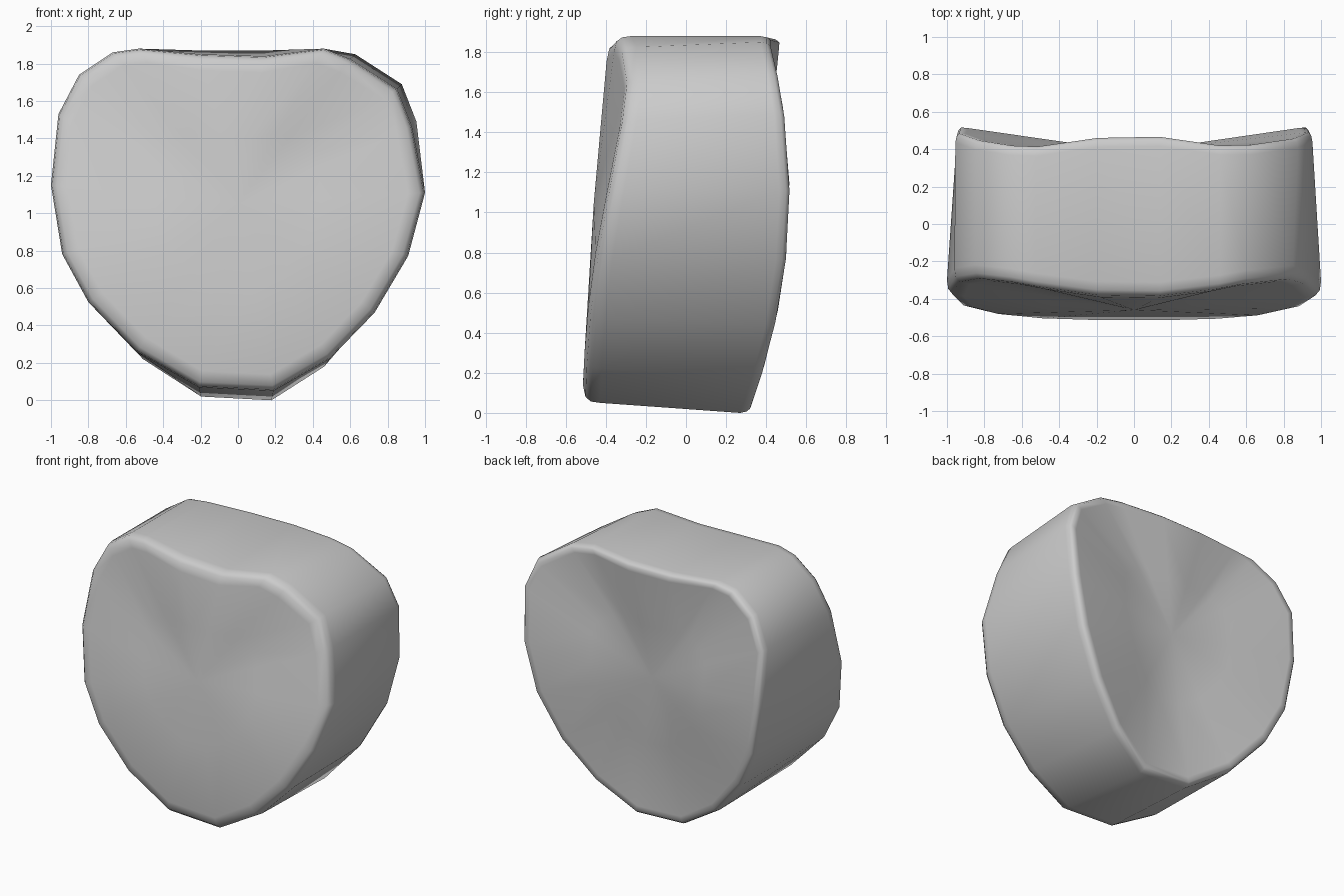
import bpy, bmesh, math
from mathutils import Vector

cube = bpy.data.objects.get("Cube")
if cube:
    bpy.data.objects.remove(cube, do_unlink=True)

# Heart-like outline of the block, as (x, z) going round from the base
OUTLINE = [(.19, 0), (.49, .18), (.73, .44), (.91, .76), (1, 1.11), (.96, 1.49),
           (.88, 1.69), (.63, 1.85), (.46, 1.88), (.14, 1.84), (-.2, 1.85),
           (-.53, 1.88), (-.67, 1.86), (-.85, 1.74), (-.96, 1.53), (-1, 1.15),
           (-.94, .77), (-.8, .5), (-.54, .22), (-.21, .02)]
CENTRE = Vector((0, 1.05))


def front_rim(x, z):
    """Front rim: leans back at the top, falls away at the upper corners."""
    y = -.515 + .034 * z * z + .03 * x * x + .04 * x * x * z * z
    if x > .5 and z > 1.4:
        x, z = x - .03, z - .025
    return Vector((x, y, z + .05 * max(0, 1 - z)))


def back_rim(x, z):
    """Back rim: bulges at mid height, narrow at the waist, level on top."""
    y = .32 + .36 * z - .165 * z * z + .025 * z * max(0, 1 - 4 * x * x)
    waist = .94 + .055 * min(1, max(0, (z - 1.1) / .4))
    if z > 1.8 and abs(x) < .4:
        z = 1.87
    return Vector((x * waist, y, z))


def add_ring(bm, rim, inset, depth):
    """One loop of vertices, inset from the rim and pushed along y."""
    ring = []
    for point in OUTLINE:
        p = rim(*point)
        offset = Vector((p.x, p.z)) - CENTRE
        flat = CENTRE + offset * (1 - inset / offset.length)
        ring.append(bm.verts.new((flat.x, p.y + depth, flat.y)))
    return ring


def bridge(bm, first, second):
    count = len(first)
    for i in range(count):
        j = (i + 1) % count
        bm.faces.new((first[i], first[j], second[j], second[i]))


def cap(bm, ring, middle):
    """Dished end made of a blended inner loop and a fan to the middle."""
    hub = bm.verts.new(middle)
    inner = [bm.verts.new(v.co.lerp(hub.co, .5)) for v in ring]
    bridge(bm, ring, inner)
    for i in range(len(inner)):
        bm.faces.new((inner[i], inner[(i + 1) % len(inner)], hub))


bm = bmesh.new()

# Front bevel, side wall and back bevel
rings = [
    add_ring(bm, front_rim, .09, 0),
    add_ring(bm, front_rim, .03, .012),
    add_ring(bm, front_rim, .007, .04),
    add_ring(bm, front_rim, 0, .085),
    add_ring(bm, back_rim, 0, -.05),
    add_ring(bm, back_rim, .007, -.018),
    add_ring(bm, back_rim, .022, 0),
    add_ring(bm, back_rim, .06, -.003),
]
for first, second in zip(rings, rings[1:]):
    bridge(bm, first, second)

# Shallow front dish and deeper back dish
cap(bm, rings[0], (0, -.46, 1.05))
cap(bm, rings[-1], (0, .385, 1.05))
bmesh.ops.recalc_face_normals(bm, faces=bm.faces)

mesh = bpy.data.meshes.new("rounded_block")
bm.to_mesh(mesh)
bm.free()
block = bpy.data.objects.new("rounded_block", mesh)
bpy.context.collection.objects.link(block)

# Plain grey surface
grey = bpy.data.materials.new("plain_grey")
grey.use_nodes = True
colour = (.6, .6, .6, 1)
grey.diffuse_color = colour
grey.node_tree.nodes["Principled BSDF"].inputs["Base Color"].default_value = colour
mesh.materials.append(grey)

# Soft shading over the whole form
bpy.context.view_layer.objects.active = block
block.select_set(True)
bpy.ops.object.shade_smooth_by_angle(angle=math.radians(60))
